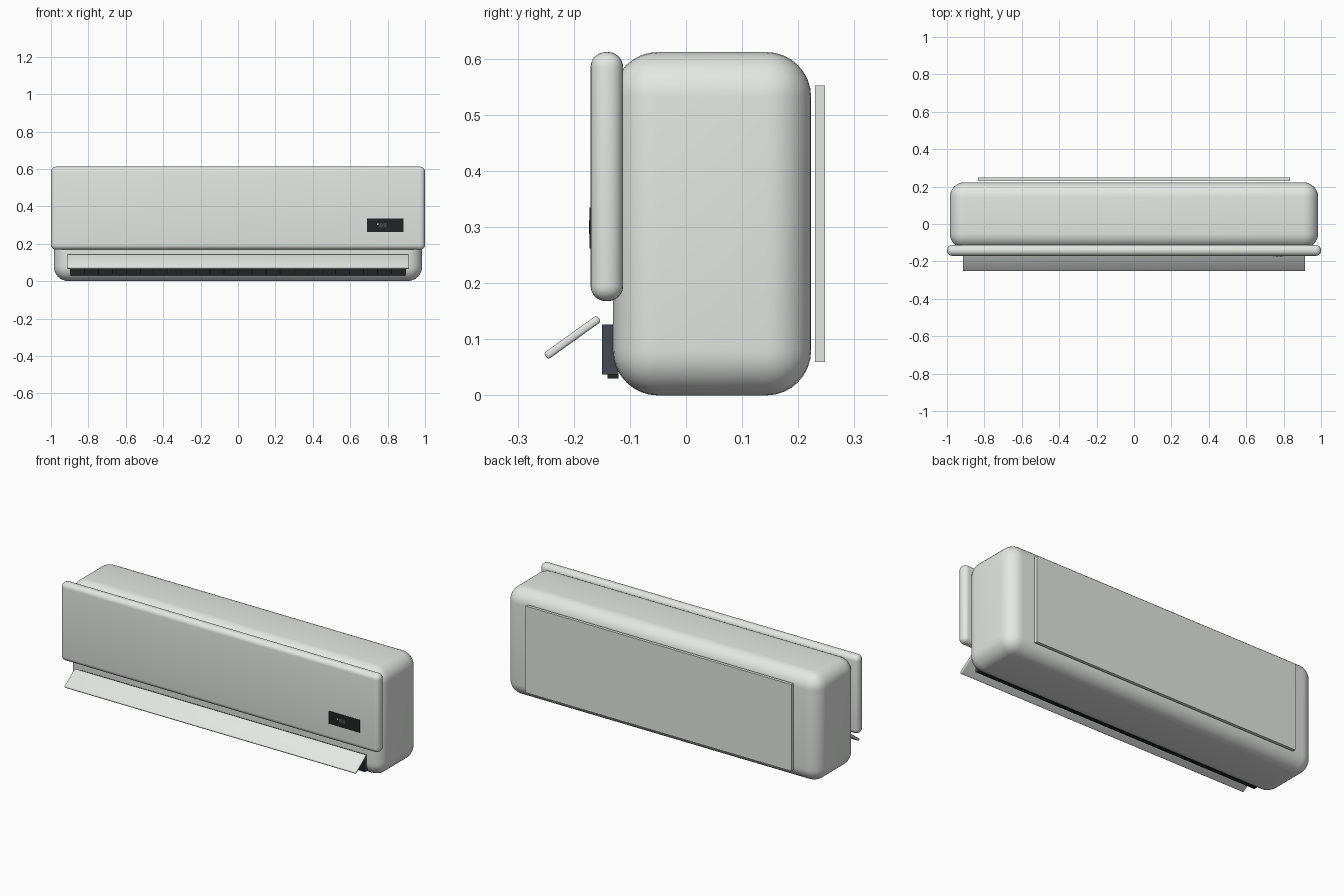
import bpy
from math import atan2, hypot

if "Cube" in bpy.data.objects:
    bpy.data.objects.remove(bpy.data.objects["Cube"], do_unlink=True)


def material(name, r, g, b):
    mat = bpy.data.materials.new(name)
    mat.use_nodes = True
    mat.diffuse_color = (r, g, b, 1)
    mat.node_tree.nodes["Principled BSDF"].inputs["Base Color"].default_value = (r, g, b, 1)
    return mat


shell = material("warm white plastic", 0.80, 0.82, 0.80)
black = material("black glass", 0.015, 0.018, 0.018)
slate = material("dark slate plastic", 0.06, 0.065, 0.08)
glow = material("pale indicator", 0.75, 0.85, 0.82)
dim = material("dim indicator", 0.06, 0.07, 0.07)


def box(name, x, y, z, mat, bevel=0, segments=6, tilt=0):
    """Box spanning the given (low, high) ranges, with optional rounded edges."""
    spans = (x, y, z)
    bpy.ops.mesh.primitive_cube_add(size=1, location=[(a + b) / 2 for a, b in spans])
    ob = bpy.context.object
    ob.name = name
    ob.scale = [b - a for a, b in spans]
    bpy.ops.object.transform_apply(location=False, rotation=False, scale=True)
    ob.rotation_euler.x = tilt
    ob.data.materials.append(mat)
    if bevel:
        mod = ob.modifiers.new("rounded edges", "BEVEL")
        mod.width = bevel
        mod.segments = segments
        bpy.ops.object.modifier_apply(modifier=mod.name)
        bpy.ops.object.shade_smooth_by_angle()
    return ob


# Main housing, front cover and wall plate
box("housing", (-0.985, 0.985), (-0.13, 0.223), (0, 0.612), shell, 0.08, 8)
box("front_cover", (-1, 1), (-0.17, -0.112), (0.168, 0.612), shell, 0.027)
box("wall_plate", (-0.835, 0.835), (0.23, 0.248), (0.06, 0.552), shell)

# Air outlet with a row of upright fins
box("air_outlet", (-0.895, 0.895), (-0.14, -0.12), (0.03, 0.126), black)
fin_count = 25
for i in range(fin_count):
    x = -0.895 + 1.79 * i / (fin_count - 1)
    box("outlet_fin", (x - 0.003, x + 0.003), (-0.15, -0.12), (0.037, 0.126), slate)

# Tilted air flap
low, high = (-0.245, 0.073), (-0.16, 0.134)
dy, dz = high[0] - low[0], high[1] - low[1]
cy, cz = (low[0] + high[0]) / 2, (low[1] + high[1]) / 2
half = hypot(dy, dz) / 2 + 0.006
box("air_flap", (-0.915, 0.915), (cy - half, cy + half), (cz - 0.007, cz + 0.007),
    shell, 0.005, 3, atan2(dz, dy))

# Display window with small indicator lights
box("display_window", (0.69, 0.885), (-0.172, -0.166), (0.262, 0.335), black)
box("status_light", (0.742, 0.75), (-0.173, -0.17), (0.3, 0.308), glow)
for x in (0.765, 0.785):
    box("dim_light", (x - 0.008, x + 0.008), (-0.173, -0.17), (0.288, 0.312), dim)
